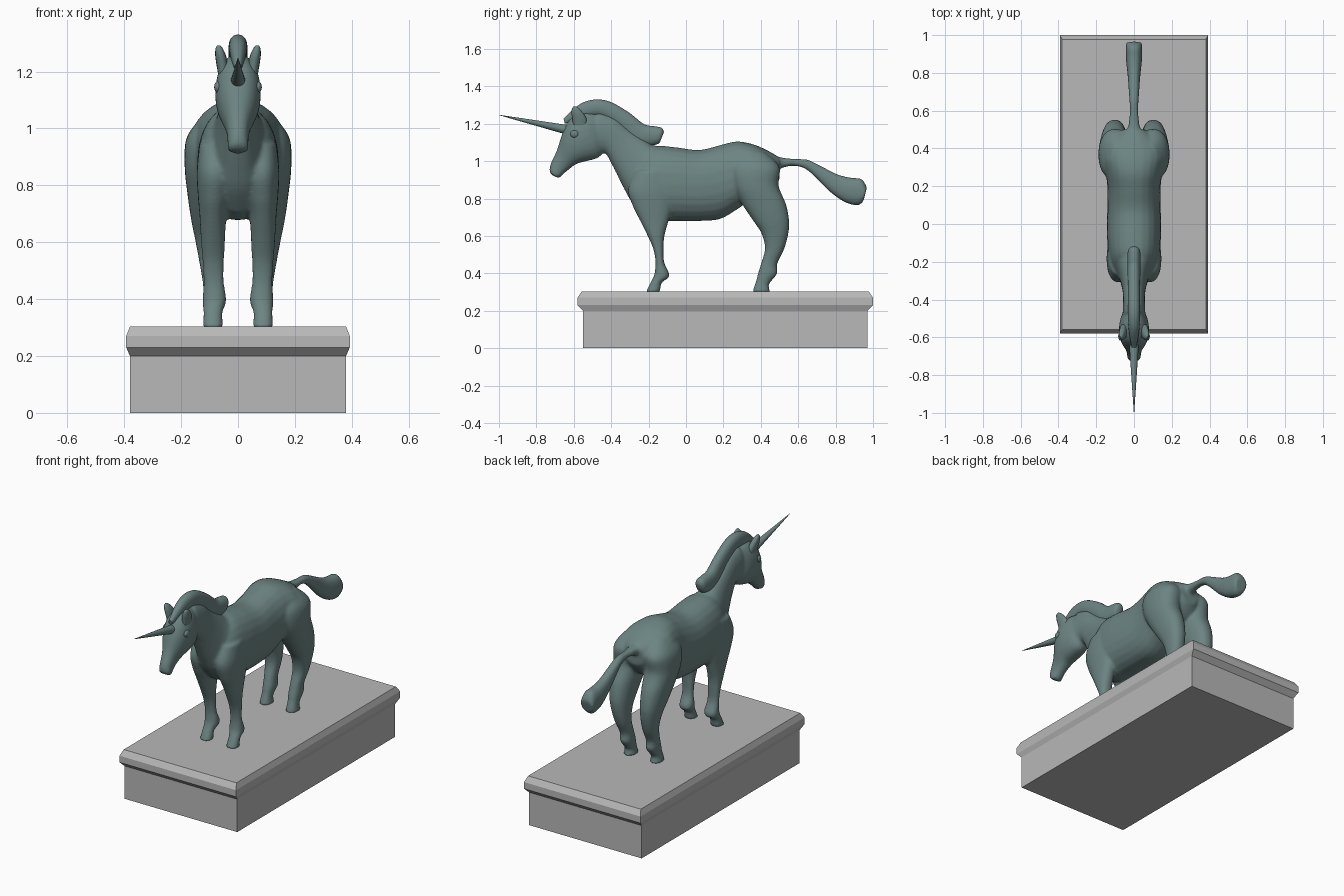
import bpy, bmesh, math
from mathutils import Vector


def material(name, rgb):
    m = bpy.data.materials.new(name)
    m.diffuse_color = (*rgb, 1)
    return m


PATINA = material("grey teal patina", (0.15, 0.232, 0.225))
STONE = material("grey stone", (0.48, 0.48, 0.48))


def finish(bm, name, mat, angle=50):
    bmesh.ops.recalc_face_normals(bm, faces=bm.faces)
    me = bpy.data.meshes.new(name)
    bm.to_mesh(me)
    bm.free()
    me.materials.append(mat)
    if angle:
        me.shade_smooth()
        me.set_sharp_from_angle(angle=math.radians(angle))
    ob = bpy.data.objects.new(name, me)
    bpy.context.collection.objects.link(ob)
    return ob


def spline(rows, steps):
    """Catmull-Rom interpolation through section rows."""
    out = []
    for i in range(len(rows) - 1):
        quad = [rows[max(i - 1, 0)], rows[i], rows[i + 1], rows[min(i + 2, len(rows) - 1)]]
        for k in range(steps):
            t = k / steps
            out.append([0.5 * (2 * b + (c - a) * t + (2 * a - 5 * b + 4 * c - d) * t * t
                               + (3 * b - a - 3 * c + d) * t ** 3) for a, b, c, d in zip(*quad)])
    return out + [list(rows[-1])]


def loft(bm, rows, side=1, steps=5, n=24, p=2.25):
    """Rows: y1, z1, y2, z2 (side silhouette pair), half width, centre x."""
    rings = []
    for y1, z1, y2, z2, w, x in spline(rows, steps):
        ring = []
        for k in range(n):
            a = 2 * math.pi * k / n
            c, s = (math.copysign(abs(f) ** (2 / p), f) for f in (math.cos(a), math.sin(a)))
            ring.append(bm.verts.new((side * (x + w * s), (y1 + y2) / 2 + (y1 - y2) / 2 * c,
                                      (z1 + z2) / 2 + (z1 - z2) / 2 * c)))
        rings.append(ring)
    for r, q in zip(rings, rings[1:]):
        for k in range(n):
            bm.faces.new((r[k], r[(k + 1) % n], q[(k + 1) % n], q[k]))
    bm.faces.new(rings[0])
    bm.faces.new(rings[-1])


def mid(rows):
    return [(*r, 0) for r in rows]


def level(rows):
    """Horizontal sections: z, front y, back y, half width, centre x."""
    return [(f, z, b, z, w, x) for z, f, b, w, x in rows]


# Body: torso, neck, head, tail and legs fused into one skin
torso = mid([(y, t, y, b, w) for y, t, b, w in (
    (-.29, .98, .80, .075), (-.23, 1.04, .72, .115), (-.16, 1.08, .68, .135),
    (-.06, 1.075, .68, .143), (.07, 1.06, .68, .142), (.18, 1.085, .69, .14),
    (.27, 1.105, .74, .15), (.36, 1.09, .80, .165), (.44, 1.055, .82, .13), (.50, 1.02, .90, .06))])
neck = mid([(-.06, 1.07, -.22, .70, .12), (-.17, 1.085, -.29, .78, .10),
            (-.21, 1.11, -.335, .86, .08), (-.30, 1.17, -.385, .96, .062),
            (-.38, 1.235, -.43, 1.04, .058), (-.47, 1.265, -.47, 1.04, .06)])
head = mid([(-.46, 1.25, -.445, 1.04, .05), (-.54, 1.262, -.475, 1.015, .073),
            (-.61, 1.235, -.53, 1.0, .08), (-.655, 1.165, -.585, .985, .068),
            (-.69, 1.06, -.62, .96, .045), (-.724, .985, -.645, .94, .037),
            (-.729, .945, -.675, .912, .036), (-.716, .925, -.69, .913, .022)])
tail = mid([(.44, 1.04, .44, .95, .05), (.51, 1.02, .515, .965, .032),
            (.58, 1.012, .575, .975, .024), (.65, 1.008, .635, .96, .024),
            (.72, .975, .69, .915, .028), (.81, .93, .77, .835, .034),
            (.88, .912, .85, .78, .042), (.938, .905, .918, .763, .044),
            (.968, .86, .948, .785, .042)])
front_leg = level([(.95, -.27, -.08, .06, .075), (.85, -.31, -.06, .065, .08),
                   (.76, -.285, -.07, .056, .085), (.69, -.25, -.09, .047, .088),
                   (.60, -.205, -.115, .042, .088), (.53, -.175, -.12, .038, .087),
                   (.46, -.163, -.117, .036, .085), (.40, -.168, -.09, .042, .083),
                   (.375, -.177, -.095, .039, .085), (.35, -.19, -.13, .033, .088),
                   (.30, -.215, -.138, .036, .088)])
hind_leg = level([(1.05, .30, .42, .05, .07), (.97, .24, .50, .083, .097),
                  (.87, .25, .495, .083, .105), (.77, .30, .535, .073, .105),
                  (.68, .36, .552, .062, .103), (.61, .405, .547, .052, .099),
                  (.53, .422, .525, .043, .093), (.45, .40, .488, .035, .088),
                  (.40, .385, .488, .036, .086), (.36, .375, .457, .031, .087),
                  (.335, .366, .442, .031, .088), (.30, .355, .452, .036, .088)])
bm = bmesh.new()
for part in (torso, neck, head, tail):
    loft(bm, part)
for side in (-1, 1):
    loft(bm, front_leg, side)
    loft(bm, hind_leg, side)
body = finish(bm, "unicorn_body", PATINA)
fuse = body.modifiers.new("fuse", 'REMESH')
fuse.mode = 'VOXEL'
fuse.voxel_size = 0.008
fuse.use_smooth_shade = True
relax = body.modifiers.new("relax", 'SMOOTH')
relax.factor = 0.5
relax.iterations = 8

# Mane: ridge along the crest
bm = bmesh.new()
loft(bm, mid([(-.655, 1.228, -.648, 1.20, .012), (-.60, 1.28, -.58, 1.215, .024),
              (-.545, 1.316, -.53, 1.23, .03), (-.475, 1.33, -.475, 1.24, .033),
              (-.40, 1.315, -.42, 1.22, .033), (-.305, 1.26, -.345, 1.16, .033),
              (-.225, 1.198, -.275, 1.09, .035), (-.17, 1.187, -.21, 1.08, .035),
              (-.13, 1.178, -.155, 1.09, .032), (-.118, 1.155, -.14, 1.10, .02)]))
finish(bm, "mane", PATINA)

# Ears
bm = bmesh.new()
for side in (-1, 1):
    loft(bm, level([(1.17, -.60, -.53, .018, .048), (1.22, -.607, -.53, .02, .055),
                    (1.255, -.612, -.548, .019, .061), (1.28, -.61, -.57, .013, .066),
                    (1.292, -.602, -.588, .005, .068)]), side, n=16)
finish(bm, "ears", PATINA)

# Eyes: small flattened bulges
bm = bmesh.new()
for side in (-1, 1):
    ball = bmesh.ops.create_uvsphere(bm, u_segments=16, v_segments=10, radius=0.023)["verts"]
    bmesh.ops.scale(bm, vec=(0.6, 1, 0.9), verts=ball)
    bmesh.ops.translate(bm, vec=(side * 0.07, -.595, 1.145), verts=ball)
finish(bm, "eyes", PATINA)

# Horn: slim cone from the forehead to the tip
tip, root = Vector((0, -1.0, 1.247)), Vector((0, -.60, 1.16))
bm = bmesh.new()
cone = bmesh.ops.create_cone(bm, cap_ends=True, segments=20, radius1=0.028, radius2=0.001,
                             depth=(tip - root).length)["verts"]
bmesh.ops.rotate(bm, matrix=(tip - root).to_track_quat('Z', 'Y').to_matrix(), verts=cone)
bmesh.ops.translate(bm, vec=(tip + root) / 2, verts=cone)
finish(bm, "horn", PATINA)

# Plinth: block with a chamfered cap
bm = bmesh.new()
rings = [[bm.verts.new((sx * hx, 0.21 + sy * hy, z)) for sx, sy in ((-1, -1), (1, -1), (1, 1), (-1, 1))]
         for z, hx, hy in ((0, .38, .76), (.2, .38, .76), (.23, .393, .79), (.27, .393, .79), (.303, .38, .768))]
for r, q in zip(rings, rings[1:]):
    for k in range(4):
        bm.faces.new((r[k], r[(k + 1) % 4], q[(k + 1) % 4], q[k]))
bm.faces.new(rings[0])
bm.faces.new(rings[-1])
finish(bm, "plinth", STONE, angle=0)
